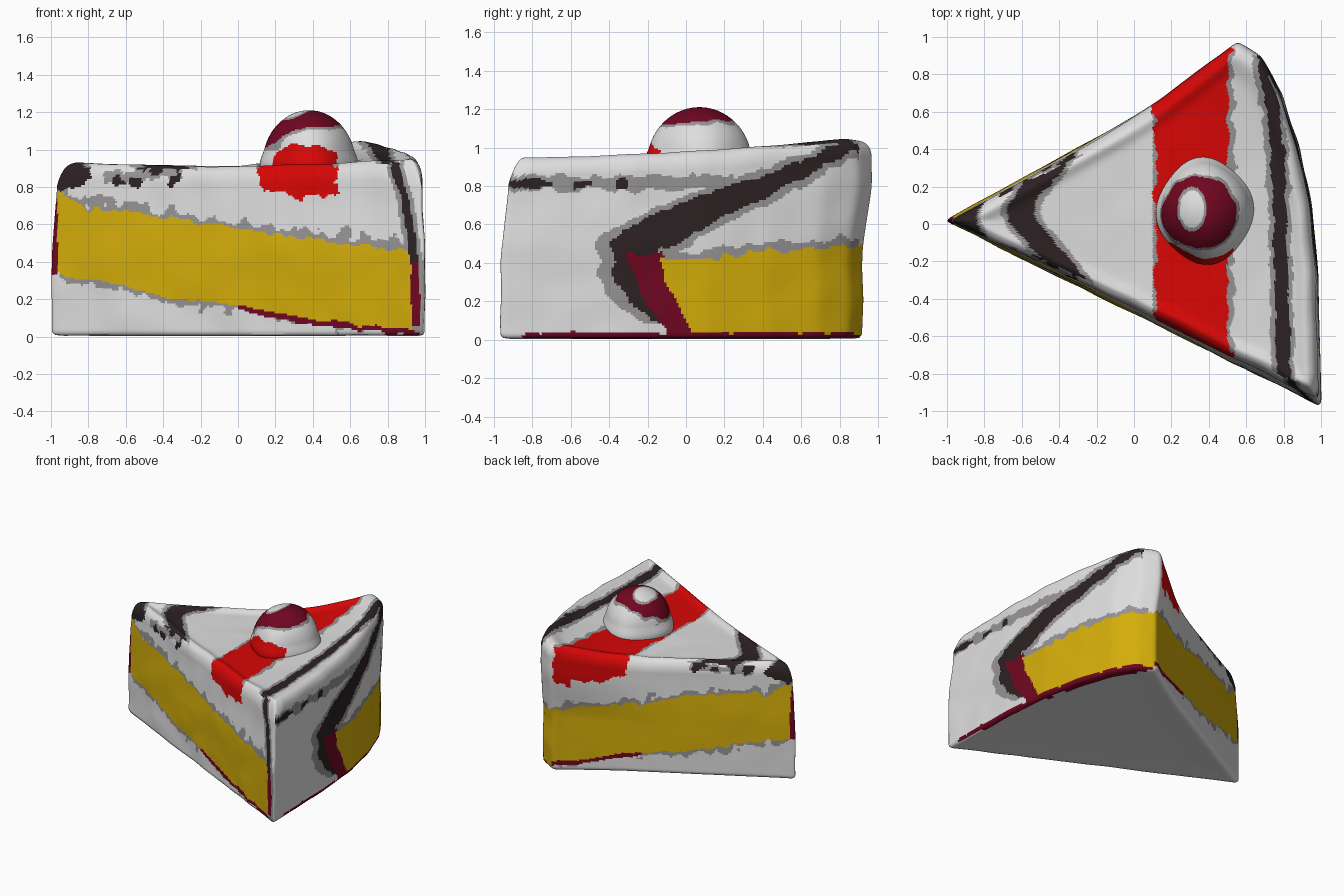
import bpy, bmesh, math
from mathutils import Vector, noise

old = bpy.data.objects.get("Cube")
if old:
    bpy.data.objects.remove(old)

# Palette
PALETTE = {
    "cream_white": (0.73, 0.73, 0.73),
    "soft_grey": (0.3, 0.29, 0.29),
    "sponge_yellow": (0.66, 0.42, 0.003),
    "jam_red": (0.69, 0.002, 0.002),
    "cherry_dark_red": (0.16, 0.002, 0.015),
    "chocolate_brown": (0.025, 0.015, 0.016),
}
WHITE, GREY, YELLOW, RED, CHERRY, BROWN = range(6)
materials = []
for mat_name, rgb in PALETTE.items():
    m = bpy.data.materials.new(mat_name)
    m.use_nodes = True
    m.diffuse_color = (*rgb, 1)
    m.node_tree.nodes["Principled BSDF"].inputs["Base Color"].default_value = (*rgb, 1)
    materials.append(m)


def lerp_path(points, v):
    """Piecewise linear lookup in a list of (input, output) pairs."""
    for (a, fa), (b, fb) in zip(points, points[1:]):
        if v <= b:
            return fa + (fb - fa) * max(0, (v - a) / (b - a))
    return points[-1][1]


def smooth(a, b, v):
    t = min(1, max(0, (v - a) / (b - a)))
    return t * t * (3 - 2 * t)


def finish(name, bm, paint):
    bmesh.ops.recalc_face_normals(bm, faces=bm.faces)
    bm.normal_update()
    for f in bm.faces:
        f.material_index = paint(f.calc_center_median(), f.normal)
    me = bpy.data.meshes.new(name)
    bm.to_mesh(me)
    bm.free()
    for m in materials:
        me.materials.append(m)
    ob = bpy.data.objects.new(name, me)
    bpy.context.collection.objects.link(ob)
    bpy.ops.object.select_all(action="DESELECT")
    ob.select_set(True)
    bpy.context.view_layer.objects.active = ob
    bpy.ops.object.shade_smooth_by_angle(angle=math.radians(50))


# Wedge outline: tip, front corner, curved outer face, back corner
CORNERS = [(-1.01, 0.02), (1.0, -0.975), (0.985, -0.3), (0.95, 0.1), (0.88, 0.42),
           (0.79, 0.69), (0.69, 0.85), (0.56, 0.93), (0.48, 0.87), (0.14, 0.65)]
outline = []
for a, b in zip(CORNERS, CORNERS[1:] + CORNERS[:1]):
    a, b = Vector(a), Vector(b)
    n = max(1, round((b - a).length / 0.0125))
    outline += [a.lerp(b, i / n) for i in range(n)]
N = len(outline)
for _ in range(6):
    outline = [(outline[i - 1] + 2 * outline[i] + outline[(i + 1) % N]) / 4 for i in range(N)]
CENTRE = Vector((0.3, 0.02))


def top_height(x, y, s):
    h = 0.89 + 0.03 * x * x + 0.05 * max(0, x) * math.exp(1.6 * y)
    h += 0.02 * math.exp(-((s - 0.89) / 0.06) ** 2)
    # The rim falls off outside, most at the tip and the front corner
    drop = 0.015 + 0.06 * smooth(-0.88, -1, x) + 0.06 * smooth(-0.8, -0.93, y)
    return h - drop * smooth(0.89, 0.98, s)


# Loft rows: (scale, height fraction) from underside to middle of the top
rows = [(0.02, 0.01), (0.5, 0.01), (0.85, 0.008), (0.9, 0.006), (0.95, 0.005), (0.985, 0.01), (0.998, 0.025)]
rows += [(1 - 0.022 * smooth(0.5, 0.95, t), t) for t in (0.04 + 0.0125 * i for i in range(73))]
rows += [(0.974, 0.957), (0.969, 0.973), (0.96, 0.987), (0.948, 0.997)]
rows += [(0.935 - 0.0141 * i, 1) for i in range(66)]


def paint_top(x, y, w):
    if x < -0.83 + w:
        return BROWN
    chevron = abs(x + 0.65 - 0.87 * math.hypot(y - 0.07, 0.05)) + w * 0.6
    streak_x = lerp_path([(-0.8, 0.8), (0, 0.78), (0.4, 0.765), (0.6, 0.745), (0.85, 0.7)], y)
    streak = abs(x - streak_x) + w * 0.5
    if chevron < 0.073 or streak < 0.036:
        return BROWN
    if 0.11 + w < x < 0.5 + w * 0.6:
        return RED
    if chevron < 0.105 or streak < 0.062 or 0.1 < x < 0.53 + w or x < -0.8 + w:
        return GREY
    return WHITE


def paint_slant(x, z, w):
    # The two cut faces: sponge band between wavy cream edges
    hi = lerp_path([(-0.97, 0.8), (-0.85, 0.7), (-0.4, 0.65), (0, 0.57), (0.4, 0.52), (0.93, 0.45)], x) + w
    lo = lerp_path([(-0.97, 0.33), (-0.7, 0.29), (-0.4, 0.21), (0, 0.17), (0.4, 0.09), (0.93, 0.035)], x) + w * 0.5
    if x < -0.8 + w and z > 0.77 + 0.4 * max(0, x + 0.95) + w:
        return BROWN
    if x < -0.965:
        return CHERRY if 0.33 < z < 0.72 else WHITE if z < 0.33 else GREY
    drip = lerp_path([(0, 0.955), (0.4, 0.945), (0.75, 0.89), (0.9, 0.84)], z)
    if abs(x - drip) < 0.022 + w * 0.2 and z > 0.06:
        return BROWN if z > 0.4 else CHERRY
    if x < 0.935 and lo < z < hi:
        return YELLOW
    if 0.11 + w < x < 0.53 + w and z > 0.745 + 1.5 * w + 0.7 * max(0, 0.2 - x):
        return RED
    if -0.72 < x < -0.3 and abs(z - 0.9 - 0.06 * x) < 0.035 + 1.5 * w:
        return BROWN if w > 0.005 else GREY
    if x > 0 and lo - 0.03 < z <= lo:
        return CHERRY
    if x < 0.93 and (hi <= z < hi + 0.035 + w or lo - 0.03 + w < z <= lo):
        return GREY
    if abs(x - drip) < 0.045:
        return GREY
    return WHITE


def paint_outer(y, z, w):
    # The curved outer face: chocolate sweep curling around the sponge
    if z < 0.035 + w * 0.3:
        return CHERRY if y > -0.85 else WHITE
    edge = lerp_path([(0.05, 0.02), (0.1, 0.0), (0.2, -0.05), (0.3, -0.11), (0.45, -0.15)], z)
    if y > edge + w * 0.5 and z < 0.425 + 0.07 * y + w:
        return YELLOW
    left = lerp_path([(0.05, -0.05), (0.1, -0.17), (0.2, -0.3), (0.3, -0.37), (0.5, -0.39), (0.6, -0.34)], z) + w
    cherry = lerp_path([(0.05, -0.1), (0.1, -0.14), (0.2, -0.22), (0.3, -0.25), (0.42, -0.31)], z)
    if z < 0.45 + w and cherry < y < edge + 0.03:
        return CHERRY
    if z < 0.48 and left < y < edge:
        return BROWN
    up = lerp_path([(-0.4, 0.53), (-0.2, 0.64), (0, 0.73), (0.3, 0.82), (0.6, 0.93), (0.85, 1.06)], y) + w * 0.6
    down = lerp_path([(-0.4, 0.45), (-0.1, 0.48), (0, 0.53), (0.3, 0.69), (0.6, 0.83), (0.85, 0.98)], y) + w * 0.6
    if left < y < 0.9 and down < z < up:
        return BROWN
    if any(a < y < b and abs(z - 0.81) < 0.022 + w * 0.5 for a, b in ((-0.93, -0.7), (-0.58, -0.49), (-0.36, -0.3))):
        return BROWN
    if y < 0.25 and abs(z - 0.815) < 0.042 + w:
        return GREY
    if left - 0.08 < y < 0.9 and 0.08 < z < up + 0.03 and (y < edge or z > down - 0.04 or z < 0.47 + 0.07 * y + w):
        return GREY
    return WHITE


def paint_slice(c, n):
    w = 0.035 * noise.noise(c * 13) + 0.012 * noise.noise(c * 31)
    if n.z > 0.65:
        return paint_top(c.x, c.y, w)
    if n.z < -0.65:
        jam = c.x > 0.91 - 0.1 * c.y - 0.3 * max(0, c.y) ** 2 and c.y > -0.85
        return CHERRY if jam else WHITE
    return paint_outer(c.y, c.z, w) if n.x > 0.3 else paint_slant(c.x, c.z, w)


# Cake slice body
bm = bmesh.new()
rings = []
for s, t in rows:
    ring = []
    for p in outline:
        q = CENTRE + (p - CENTRE) * s
        flare = smooth(0.45, 0.85, t)
        y = q.y + flare * (0.065 * smooth(0.4, 0.9, q.y) + 0.015 * smooth(0, -0.4, q.y))
        z = t * top_height(q.x, y, s)
        bump = 0.006 * noise.noise(Vector((q.x, y, z)) * 5)
        ring.append(bm.verts.new((q.x + bump, y + bump, z + (bump if t == 1 else 0))))
    rings.append(ring)
for lower, upper in zip(rings, rings[1:]):
    for i in range(N):
        j = (i + 1) % N
        bm.faces.new((lower[i], lower[j], upper[j], upper[i]))
bm.faces.new(rings[0][::-1])
bm.faces.new(rings[-1])
finish("cake_slice", bm, paint_slice)


def paint_cherry(c, n):
    w = 0.02 * noise.noise(c * 12)
    hole = math.hypot((c.x - 0.31) / 0.065, (c.y - 0.08) / 0.1)
    cap = math.hypot(c.x - 0.35, 1.05 * (c.y - 0.06)) + w
    if c.z > 1.0 and cap < 0.215:
        if hole < 1:
            return WHITE
        return CHERRY if cap < 0.2 and hole > 1.2 else GREY
    if c.y < -0.1 + w and c.z < 1.025 + w - 1.5 * (c.x - 0.36) ** 2 and 0.18 < c.x < 0.53:
        return RED
    return WHITE


# Cream dollop with a cherry cap, flared and slightly squared at its foot
bm = bmesh.new()
bmesh.ops.create_uvsphere(bm, u_segments=120, v_segments=90, radius=1)
bmesh.ops.delete(bm, geom=[v for v in bm.verts if v.co.z < -0.45], context="VERTS")
for v in bm.verts:
    a = math.atan2(v.co.y, v.co.x)
    k = 1 + 0.035 * math.cos(4 * a - 0.5) * (1 - max(0, v.co.z)) + 0.07 * smooth(0.25, -0.1, v.co.z)
    v.co = Vector((0.38 + 0.24 * v.co.x * k, 0.07 + 0.262 * v.co.y * k, 0.94 + 0.27 * v.co.z))
finish("cream_dollop", bm, paint_cherry)
